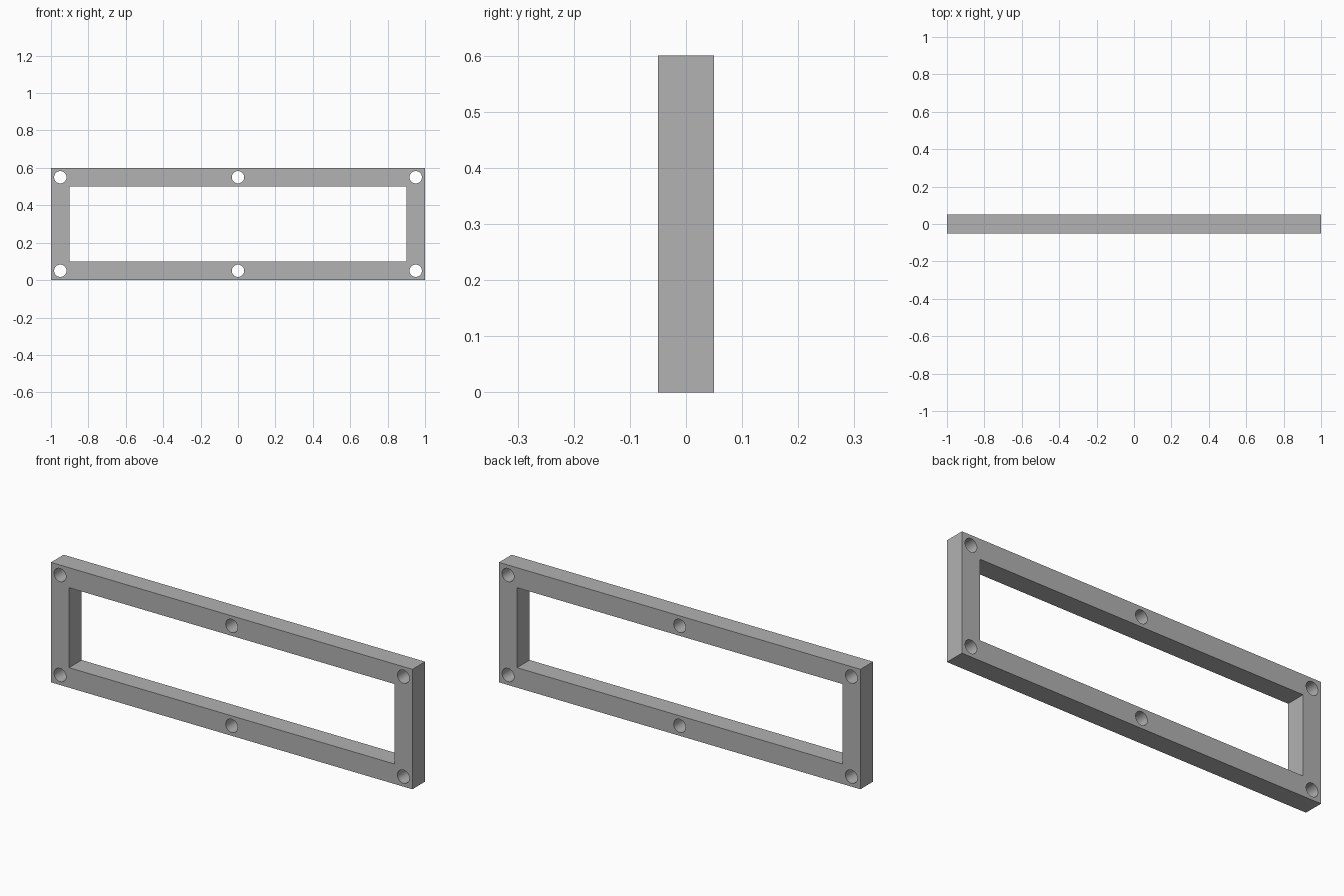
import bpy, bmesh, math
from mathutils import Matrix

LENGTH, HEIGHT, DEPTH = 2.0, 0.6, 0.1
BAR = 0.1
HOLE_RADIUS, HOLE_SIDES = 0.033, 32

cube = bpy.data.objects.get("Cube")
if cube:
    bpy.data.objects.remove(cube, do_unlink=True)

# Plain grey finish
grey = bpy.data.materials.new("grey")
grey.use_nodes = True
grey.diffuse_color = (0.445, 0.445, 0.445, 1)
grey.node_tree.nodes["Principled BSDF"].inputs["Base Color"].default_value = grey.diffuse_color

profile = bpy.data.curves.new("frame_profile", "CURVE")
profile.dimensions = "2D"
profile.fill_mode = "BOTH"
profile.extrude = DEPTH / 2


def add_loop(points):
    spline = profile.splines.new("POLY")
    spline.points.add(len(points) - 1)
    for p, (x, y) in zip(spline.points, points):
        p.co = (x, y, 0, 1)
    spline.use_cyclic_u = True


def rectangle(inset):
    x, low, high = LENGTH / 2 - inset, inset, HEIGHT - inset
    return [(-x, low), (x, low), (x, high), (-x, high)]


def circle(cx, cy):
    angles = [math.tau * i / HOLE_SIDES for i in range(HOLE_SIDES)]
    return [(cx + HOLE_RADIUS * math.cos(a), cy + HOLE_RADIUS * math.sin(a)) for a in angles]


# Outer edge, window opening and six bolt holes
add_loop(rectangle(0))
add_loop(rectangle(BAR))
side = LENGTH / 2 - BAR / 2
for x in (-side, 0, side):
    for z in (BAR / 2, HEIGHT - BAR / 2):
        add_loop(circle(x, z))

# Turn the extruded profile upright as one clean mesh
helper = bpy.data.objects.new("frame_profile", profile)
bpy.context.collection.objects.link(helper)
bpy.context.view_layer.update()
evaluated = helper.evaluated_get(bpy.context.evaluated_depsgraph_get())
mesh = bpy.data.meshes.new_from_object(evaluated)
bpy.data.objects.remove(helper, do_unlink=True)

bm = bmesh.new()
bm.from_mesh(mesh)
bmesh.ops.remove_doubles(bm, verts=bm.verts, dist=0.0001)
bmesh.ops.transform(bm, matrix=Matrix.Rotation(math.pi / 2, 4, "X"), verts=bm.verts)
bmesh.ops.recalc_face_normals(bm, faces=bm.faces)
bm.to_mesh(mesh)
bm.free()
mesh.name = "mounting_frame"
mesh.materials.clear()
mesh.materials.append(grey)

frame = bpy.data.objects.new("mounting_frame", mesh)
bpy.context.collection.objects.link(frame)
bpy.ops.object.select_all(action="DESELECT")
frame.select_set(True)
bpy.context.view_layer.objects.active = frame
bpy.ops.object.shade_smooth_by_angle(angle=math.radians(30))
